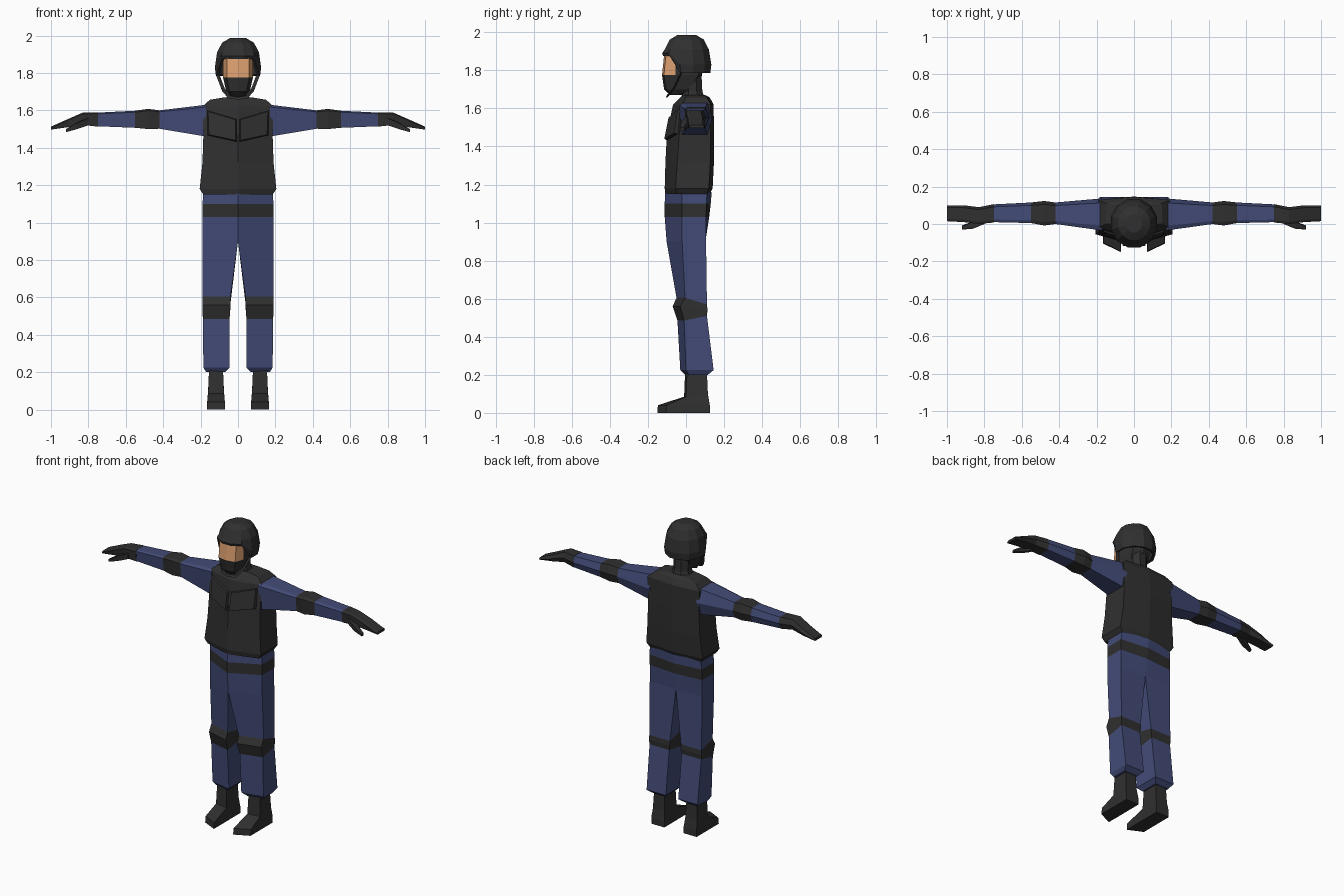
import bpy, bmesh, math
from mathutils import Vector

if "Cube" in bpy.data.objects:
    bpy.data.objects.remove(bpy.data.objects["Cube"])


def material(name, rgb):
    m = bpy.data.materials.new(name)
    m.diffuse_color = (*rgb, 1)
    m.use_nodes = True
    m.node_tree.nodes["Principled BSDF"].inputs["Base Color"].default_value = m.diffuse_color
    return m


DARK = material("charcoal", (0.029, 0.029, 0.029))
BLUE = material("navy cloth", (0.055, 0.071, 0.185))
SKIN = material("skin", (0.72, 0.35, 0.16))


def loft(name, rings, mats=(DARK,), rule=None, mirror=True, caps=(True, True)):
    """Skin a list of closed point rings; rule(segment, centre) gives the material index."""
    bm = bmesh.new()
    vs = [[bm.verts.new(p) for p in r] for r in rings]
    n = len(rings[0])
    for s in range(len(rings) - 1):
        for i in range(n):
            j = (i + 1) % n
            f = bm.faces.new((vs[s][i], vs[s][j], vs[s + 1][j], vs[s + 1][i]))
            if rule:
                f.material_index = rule(s, f.calc_center_median())
    for use, ring, s in ((caps[0], vs[0], 0), (caps[1], vs[-1], len(rings) - 2)):
        if use:
            f = bm.faces.new(ring)
            if rule:
                f.material_index = rule(s, f.calc_center_median())
    bmesh.ops.recalc_face_normals(bm, faces=bm.faces[:])
    if mirror:  # drop hidden walls on the centre plane
        inner = [f for f in bm.faces if all(abs(v.co.x) < 1e-5 for v in f.verts)]
        bmesh.ops.delete(bm, geom=inner, context='FACES')
    me = bpy.data.meshes.new(name)
    bm.to_mesh(me)
    bm.free()
    for m in mats:
        me.materials.append(m)
    ob = bpy.data.objects.new(name, me)
    bpy.context.collection.objects.link(ob)
    if mirror:
        mod = ob.modifiers.new("mirror", 'MIRROR')
        mod.merge_threshold = 0.0005
    return ob


def body_ring(xi, xo, yif, yof, yob, yib, zf, zb):
    """Four corners: inner front, outer front, outer back, inner back."""
    return [(xi, yif, zf), (xo, yof, zf), (xo, yob, zb), (xi, yib, zb)]


def oval(rx, ry, cy, z, n=12):
    pts = []
    for i in range(n):
        a = 2 * math.pi * (i + 0.5) / n
        pts.append((rx * math.sin(a), cy - ry * math.cos(a), z))
    return pts


# Trousers with knee pads and belt
legs = [
    (.07, .17, -.005, .015, .115, .115, .20, .20),
    (.045, .185, -.03, .0, .145, .145, .225, .225),
    (.045, .188, -.045, -.01, .11, .11, .485, .51),
    (.04, .190, -.07, -.03, .113, .113, .56, .54),
    (.04, .190, -.05, -.005, .11, .11, .605, .57),
    (.0, .19, -.102, -.02, .105, .105, .90, .92),
    (.0, .19, -.112, -.02, .105, .122, 1.03, 1.03),
    (.0, .19, -.112, -.02, .108, .13, 1.10, 1.10),
    (.0, .185, -.11, -.02, .11, .135, 1.16, 1.16)]
loft("trousers", [body_ring(*r) for r in legs], (BLUE, DARK),
     lambda s, c: 1 if s in (2, 3, 6) else 0)

# Boots with slanted toes
boots = [
    (.07, .165, -.15, -.105, .125, .125, 0, 0),
    (.07, .165, -.148, -.10, .125, .125, .04, .04),
    (.075, .16, -.01, .0, .115, .115, .085, .10),
    (.08, .155, -.005, .005, .11, .11, .21, .21)]
loft("boots", [body_ring(*r) for r in boots])

# Vest
vest = [
    (0, .185, -.108, -.05, .11, .125, 1.15, 1.15),
    (0, .205, -.112, -.055, .12, .14, 1.18, 1.18),
    (0, .19, -.108, -.045, .128, .147, 1.32, 1.32),
    (0, .185, -.10, -.035, .13, .147, 1.47, 1.47),
    (0, .19, -.068, -.02, .13, .145, 1.62, 1.62),
    (0, .15, -.03, .0, .11, .125, 1.657, 1.657),
    (0, .07, -.02, .0, .10, .10, 1.67, 1.67)]
loft("vest", [body_ring(*r) for r in vest])

# Raised chest panels
outer = [Vector(p) for p in ((.004, -.095, 1.43), (.165, -.035, 1.465),
                             (.17, -.015, 1.605), (.004, -.07, 1.555))]
mid = sum(outer, Vector()) / 4
front = [mid + (p - mid) * 0.88 + Vector((0, -.024, 0)) for p in outer]
loft("chest_panels", [outer, front])


# Arms with elbow pads, running into gloves
def arm_ring(x, yf, yb, zb, zt):
    b = (yb - yf) * 0.14
    return [(x, yf, zt - b * .5), (x, yf + b * .5, zb), (x, yb - b, zb),
            (x, yb, (zb + zt) / 2), (x, yb - b, zt), (x, yf + b, zt)]


arm = [
    (.17, -.035, .137, 1.46, 1.63),
    (.42, .0, .115, 1.502, 1.60),
    (.48, -.008, .123, 1.50, 1.608),
    (.55, .005, .115, 1.507, 1.598),
    (.75, .01, .105, 1.515, 1.588)]
loft("arms", [arm_ring(*r) for r in arm], (BLUE, DARK),
     lambda s, c: 1 if s in (1, 2) else 0)
glove = [
    (.748, .008, .106, 1.513, 1.589),
    (.83, .0, .09, 1.522, 1.588),
    (.91, .01, .10, 1.51, 1.553),
    (1.0, .015, .10, 1.497, 1.513)]
loft("gloves", [arm_ring(*r) for r in glove])
thumb = [
    (.80, .0, .035, 1.52, 1.56),
    (.86, -.025, .015, 1.50, 1.535),
    (.92, -.03, -.008, 1.483, 1.50)]
loft("thumbs", [arm_ring(*r) for r in thumb])

# Neck
loft("neck", [oval(.075, .065, .04, 1.645, 8), oval(.058, .055, .035, 1.69, 8),
              oval(.06, .055, .03, 1.79, 8)], mirror=False)


# Head: masked, with bare skin around the eyes
def head_ring(z, xf, xs, yf, ys, yb):
    return [(0, yf, z), (xf, yf + .01, z), (xs, ys, z), (xs * .8, yb - .02, z), (0, yb, z)]


head = [
    (1.67, .03, .045, -.085, -.05, -.02),
    (1.70, .045, .062, -.115, -.05, .04),
    (1.775, .06, .08, -.126, -.055, .085),
    (1.88, .06, .08, -.115, -.055, .09),
    (1.94, .05, .07, -.07, -.02, .06)]
loft("head", [head_ring(*r) for r in head], (DARK, SKIN),
     lambda s, c: 1 if s == 2 and c.y < -.06 else 0)

# Helmet: raised brim over the face, lower at sides and back
brim = [(x, y, 1.875 if y < -.06 else 1.785) for x, y, _ in oval(.122, .128, .004, 0)]
lip = [(x * .85, y * .85, z + .006) for x, y, z in brim]
shell = [lip, brim,
         [(x, y, 1.89 if y < -.06 else 1.83) for x, y, _ in oval(.128, .134, .004, 0)],
         oval(.116, .12, .004, 1.91), oval(.088, .092, .004, 1.962),
         oval(.045, .05, .004, 1.986)]
loft("helmet", shell, mirror=False, caps=(False, True))

# Chin strap
path = [(.112, -.02, 1.80), (.078, -.06, 1.71), (.045, -.09, 1.672), (0, -.10, 1.664)]
t = .007
loft("chin_strap", [[(x - (t if x else 0), y, z - t), (x + (t if x else 0), y - t, z - t),
                     (x + (t if x else 0), y, z + t), (x - (t if x else 0), y + t, z + t)]
                    if x else [(0, y, z - t), (0, y - t, z - t), (0, y, z + t), (0, y + t, z + t)]
                    for x, y, z in path])
